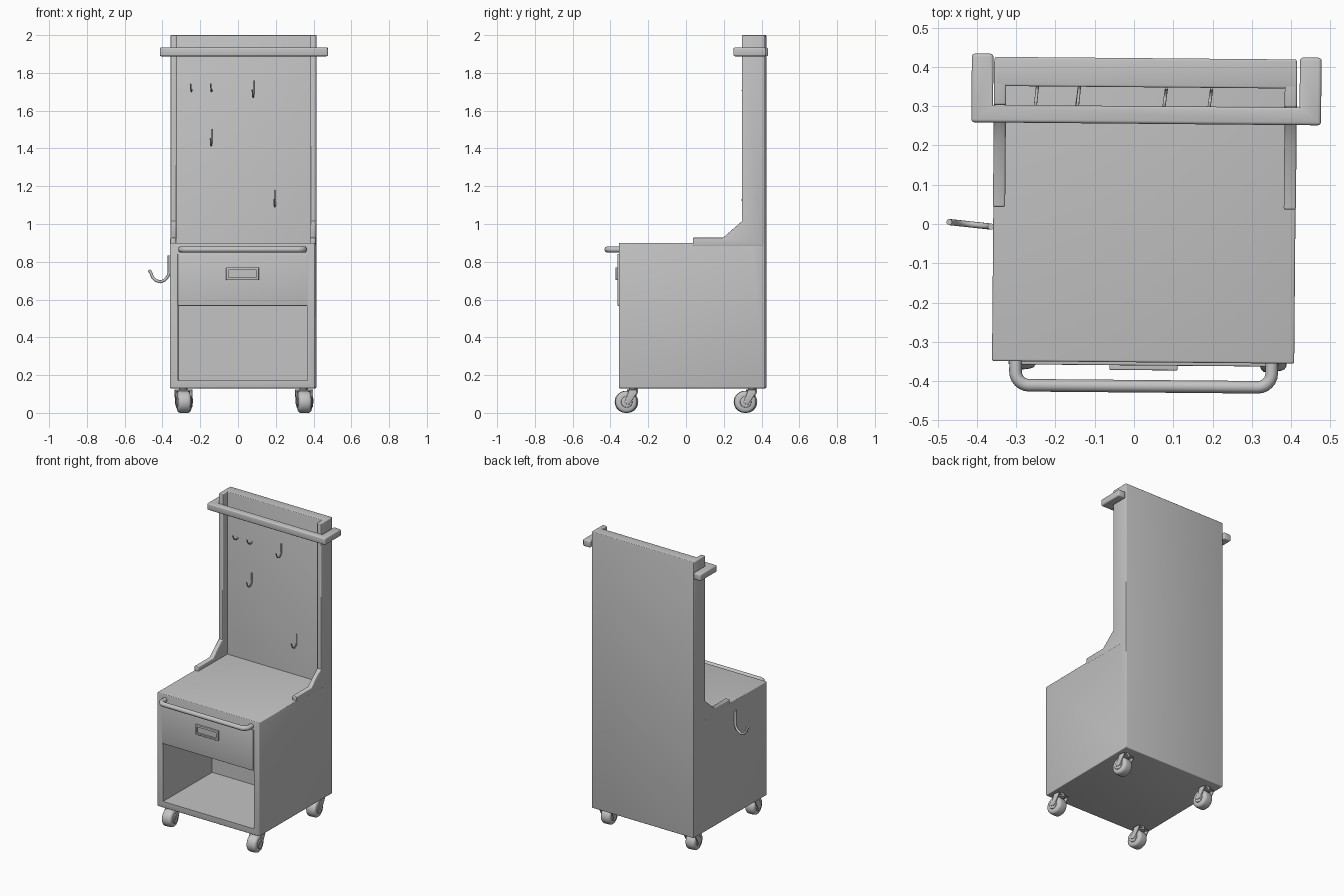
import bpy
import bmesh
from math import radians, sin, cos, pi
from mathutils import Matrix, Vector

if "Cube" in bpy.data.objects:
    bpy.data.objects.remove(bpy.data.objects["Cube"], do_unlink=True)

GREY = (0.55, 0.55, 0.55, 1)
metal = bpy.data.materials.new("light_grey")
metal.use_nodes = True
metal.diffuse_color = GREY
metal.node_tree.nodes["Principled BSDF"].inputs["Base Color"].default_value = GREY

# The whole cart stands very slightly turned about its own middle
PIVOT = Vector((0.025, 0.035, 0))
TURN = Matrix.Translation(PIVOT) @ Matrix.Rotation(radians(-0.5), 4, "Z") @ Matrix.Translation(-PIVOT)

LEFT, RIGHT = -0.358, 0.411
FRONT, BACK = -0.352, 0.422
BOTTOM, DESK, TOP = 0.13, 0.90, 2.0


def add(name, data):
    data.materials.append(metal)
    data.transform(TURN)
    obj = bpy.data.objects.new(name, data)
    bpy.context.collection.objects.link(obj)
    return obj


def finish(name, bm):
    bmesh.ops.recalc_face_normals(bm, faces=bm.faces)
    mesh = bpy.data.meshes.new(name)
    bm.to_mesh(mesh)
    bm.free()
    obj = add(name, mesh)
    bpy.ops.object.select_all(action="DESELECT")
    obj.select_set(True)
    bpy.context.view_layer.objects.active = obj
    bpy.ops.object.shade_smooth_by_angle(angle=radians(40))


def prism(points, offset, bevel):
    """Extrude a flat outline and round its outer edges."""
    bm = bmesh.new()
    face = bm.faces.new([bm.verts.new(p) for p in points])
    ext = bmesh.ops.extrude_face_region(bm, geom=[face], use_keep_orig=True)
    moved = [g for g in ext["geom"] if isinstance(g, bmesh.types.BMVert)]
    bmesh.ops.translate(bm, verts=moved, vec=offset)
    bmesh.ops.recalc_face_normals(bm, faces=bm.faces)
    bmesh.ops.bevel(bm, geom=[e for e in bm.edges if e.is_convex], offset=bevel,
                    segments=3, profile=0.5, affect="EDGES")
    return bm


def side_prism(profile, x0, x1, bevel):
    return prism([(x0, y, z) for y, z in profile], (x1 - x0, 0, 0), bevel)


def box(x0, x1, y0, y1, z0, z1, bevel):
    return side_prism([(y0, z0), (y1, z0), (y1, z1), (y0, z1)], x0, x1, bevel)


def recess(bm, x0, x1, z0, z1, depth):
    """Sink a rectangle into the foremost face."""
    face = min(bm.faces, key=lambda f: f.calc_center_median().y)
    bmesh.ops.inset_region(bm, faces=[face], thickness=0.005)
    mid = face.calc_center_median()
    for v in face.verts:
        v.co.x = x0 if v.co.x < mid.x else x1
        v.co.z = z0 if v.co.z < mid.z else z1
    new = bmesh.ops.extrude_face_region(bm, geom=[face])["geom"]
    bmesh.ops.translate(bm, verts=[g for g in new if isinstance(g, bmesh.types.BMVert)],
                        vec=(0, depth, 0))
    if face.is_valid:
        bmesh.ops.delete(bm, geom=[face], context="FACES_ONLY")


def tube(name, points, radius):
    curve = bpy.data.curves.new(name, "CURVE")
    curve.dimensions = "3D"
    curve.bevel_depth = radius
    curve.bevel_resolution = 3
    curve.use_fill_caps = True
    spline = curve.splines.new("POLY")
    spline.points.add(len(points) - 1)
    for p, co in zip(spline.points, points):
        p.co = (*co, 1)
    spline.use_smooth = True
    add(name, curve)


# Cabinet and tall back panel in one side profile, with the open shelf sunk in
body = side_prism([(FRONT, BOTTOM), (BACK, BOTTOM), (BACK, TOP), (0.348, TOP),
                   (0.348, DESK), (FRONT, DESK)], LEFT, RIGHT, 0.005)
recess(body, -0.314, 0.372, 0.172, 0.565, 0.52)
finish("cabinet_and_back_panel", body)

# Side flanges that sweep down from the panel onto the desk
flange = [(0.04, 0.885), (0.04, 0.928), (0.20, 0.928), (0.30, 1.015),
          (0.30, TOP), (0.415, TOP), (0.415, 0.885)]
finish("right_flange", side_prism(flange, LEFT - 0.001, LEFT + 0.03, 0.005))
finish("left_flange", side_prism(flange, RIGHT - 0.03, RIGHT + 0.001, 0.005))

# U-shaped rail around the top
x0, x1, arm = -0.416, 0.474, 0.055
outline = [(x0, 0.255), (x1, 0.255), (x1, BACK + 0.005), (x1 - arm, BACK + 0.005),
           (x1 - arm, 0.30), (x0 + arm, 0.30), (x0 + arm, BACK + 0.008), (x0, BACK + 0.008)]
finish("top_rail", prism([(x, y, 1.888) for x, y in outline], (0, 0, 0.046), 0.008))

# Drawer front and its framed pull
finish("drawer_front", box(-0.316, 0.372, FRONT - 0.008, FRONT + 0.02, 0.567, 0.842, 0.003))
pull = box(-0.059, 0.114, FRONT - 0.02, FRONT, 0.703, 0.77, 0.003)
recess(pull, -0.046, 0.101, 0.716, 0.757, 0.009)
finish("drawer_pull", pull)

# Push bar with rounded bends across the front
bend, bar_y, bar_z = 0.035, -0.413, 0.865
left_half, right_half = [], []
for i in range(7):
    a = i / 6 * pi / 2
    dx, y = bend * (1 - cos(a)), bar_y + bend * (1 - sin(a))
    left_half.append((-0.298 + dx, y, bar_z))
    right_half.append((0.354 - dx, y, bar_z))
path = [(-0.298, FRONT + 0.01, bar_z)] + left_half
path += right_half[::-1] + [(0.354, FRONT + 0.01, bar_z)]
tube("push_bar", path, 0.016)

# Hooks: one J-shaped path, given as reach and height
J_PATH = [(0, 0.14), (0, 0.05), (0.007, 0.028), (0.022, 0.01), (0.045, 0.0),
          (0.07, 0.006), (0.088, 0.024), (0.096, 0.045), (0.106, 0.062)]
tube("side_hook", [(LEFT - 0.006 - d, 0.1 * d - 0.01, 0.694 + h) for d, h in J_PATH], 0.008)


def panel_hook(name, x, z, y, reach):
    tube(name, [(x - 0.06 * d, y - reach * d, z + 0.62 * h) for d, h in J_PATH], 0.004)


for i, (x, z) in enumerate([(0.08, 1.672), (-0.142, 1.415), (0.195, 1.092)]):
    panel_hook(f"panel_hook_{i + 1}", x, z, 0.346, 0.46)
for i, x in enumerate((-0.247, -0.14)):
    panel_hook(f"short_hook_{i + 1}", x, 1.703, 0.363, 0.62)


# Casters: wheel, hub, fork and stem
def cylinder(name, radius, length, centre, axis, place, bevel):
    bm = bmesh.new()
    bmesh.ops.create_cone(bm, cap_ends=True, segments=28, radius1=radius,
                          radius2=radius, depth=length)
    rims = [e for e in bm.edges if abs(e.verts[0].co.z - e.verts[1].co.z) < 1e-5]
    bmesh.ops.bevel(bm, geom=rims, offset=bevel, segments=3, profile=0.5, affect="EDGES")
    turn = Matrix.Rotation(pi / 2, 4, "Y") if axis == "X" else Matrix()
    bm.transform(place @ Matrix.Translation(centre) @ turn)
    finish(name, bm)


def caster(tag, x, y):
    place = Matrix.Translation((x, y, 0)) @ Matrix.Rotation(radians(7), 4, "Z")
    cylinder(tag + "_wheel", 0.058, 0.068, (0, 0, 0.058), "X", place, 0.016)
    cylinder(tag + "_hub", 0.03, 0.08, (0, 0, 0.058), "X", place, 0.004)
    cylinder(tag + "_stem", 0.02, 0.03, (0, 0.035, 0.122), "Z", place, 0.002)
    cheek = [(-0.014, 0.05), (0.014, 0.045), (0.055, 0.108), (0.05, 0.122), (0.012, 0.122)]
    for side, a in (("right", -0.043), ("left", 0.035)):
        bm = side_prism(cheek, a, a + 0.008, 0.002)
        bm.transform(place)
        finish(f"{tag}_{side}_fork", bm)
    bm = box(-0.043, 0.043, 0.01, 0.055, 0.114, 0.123, 0.002)
    bm.transform(place)
    finish(tag + "_fork_bridge", bm)


for side, x in (("right", -0.285), ("left", 0.353)):
    for end, y in (("front", -0.315), ("back", 0.315)):
        caster(f"{end}_{side}_caster", x, y)
